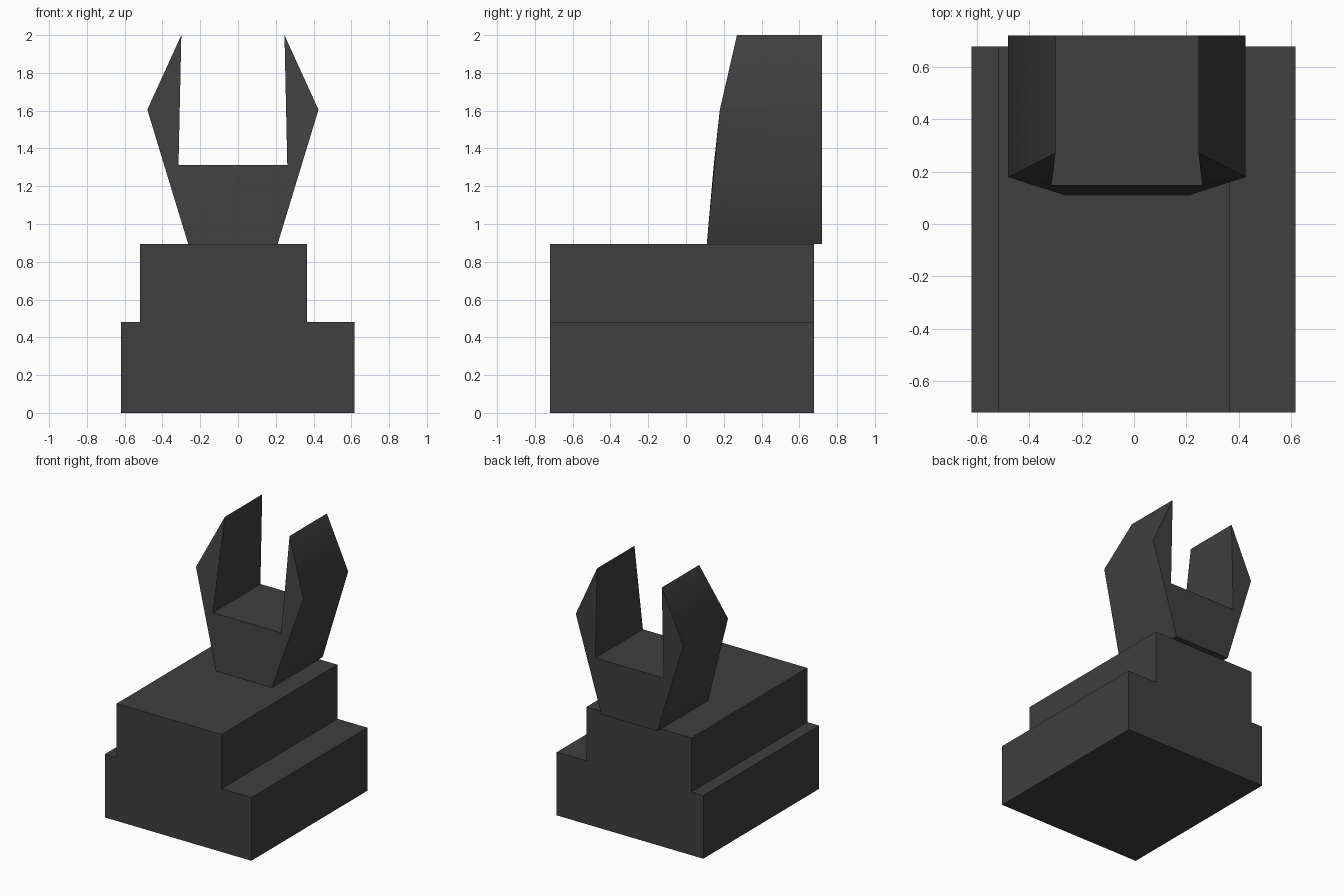
import bpy, bmesh, math

if "Cube" in bpy.data.objects:
    bpy.data.objects.remove(bpy.data.objects["Cube"])

mat = bpy.data.materials.new("charcoal grey")
mat.diffuse_color = (0.05, 0.05, 0.05, 1)
mat.use_nodes = True
mat.node_tree.nodes["Principled BSDF"].inputs["Base Color"].default_value = mat.diffuse_color


def add_object(name, bm):
    bmesh.ops.recalc_face_normals(bm, faces=bm.faces)
    mesh = bpy.data.meshes.new(name)
    bm.to_mesh(mesh)
    bm.free()
    mesh.materials.append(mat)
    ob = bpy.data.objects.new(name, mesh)
    bpy.context.collection.objects.link(ob)
    return ob


def box(name, lo, hi):
    bm = bmesh.new()
    bmesh.ops.create_cube(bm, size=1)
    for v in bm.verts:
        v.co = [(l + h) / 2 + c * (h - l) for l, h, c in zip(lo, hi, v.co)]
    return add_object(name, bm)


# stepped base
box("lower_block", (-0.62, -0.72, 0), (0.617, 0.677, 0.482))
box("upper_block", (-0.52, -0.72, 0.482), (0.365, 0.677, 0.895))

# forked clip: (half width, front y, z) for foot, elbow, tip and slot corner
rows = [(0.237, 0.11, 0.895), (0.453, 0.179, 1.605), (0.273, 0.27, 2.0), (0.288, 0.147, 1.312)]
centre_x, back_y = -0.027, 0.72
bm = bmesh.new()


def ring(side, back):
    return [bm.verts.new((centre_x + side * w, back_y if back else y, z)) for w, y, z in rows]


left = (ring(-1, False), ring(-1, True))
right = (ring(1, False), ring(1, True))
for front, back in (left, right):
    # outer flanks, sloping tip and slot wall of one prong
    for i in range(3):
        bm.faces.new((front[i], front[i + 1], back[i + 1], back[i]))
    for r in (front, back):
        bm.faces.new((r[0], r[1], r[3]))
        bm.faces.new((r[1], r[2], r[3]))
# web between the prongs, slot floor and underside
for k in (0, 1):
    bm.faces.new((left[k][0], right[k][0], right[k][3], left[k][3]))
for i in (0, 3):
    bm.faces.new((left[0][i], right[0][i], right[1][i], left[1][i]))
clip = add_object("forked_clip", bm)

# soften the shading over the shallow bends of the clip
bpy.ops.object.select_all(action='DESELECT')
clip.select_set(True)
bpy.context.view_layer.objects.active = clip
bpy.ops.object.shade_smooth_by_angle(angle=math.radians(45))
